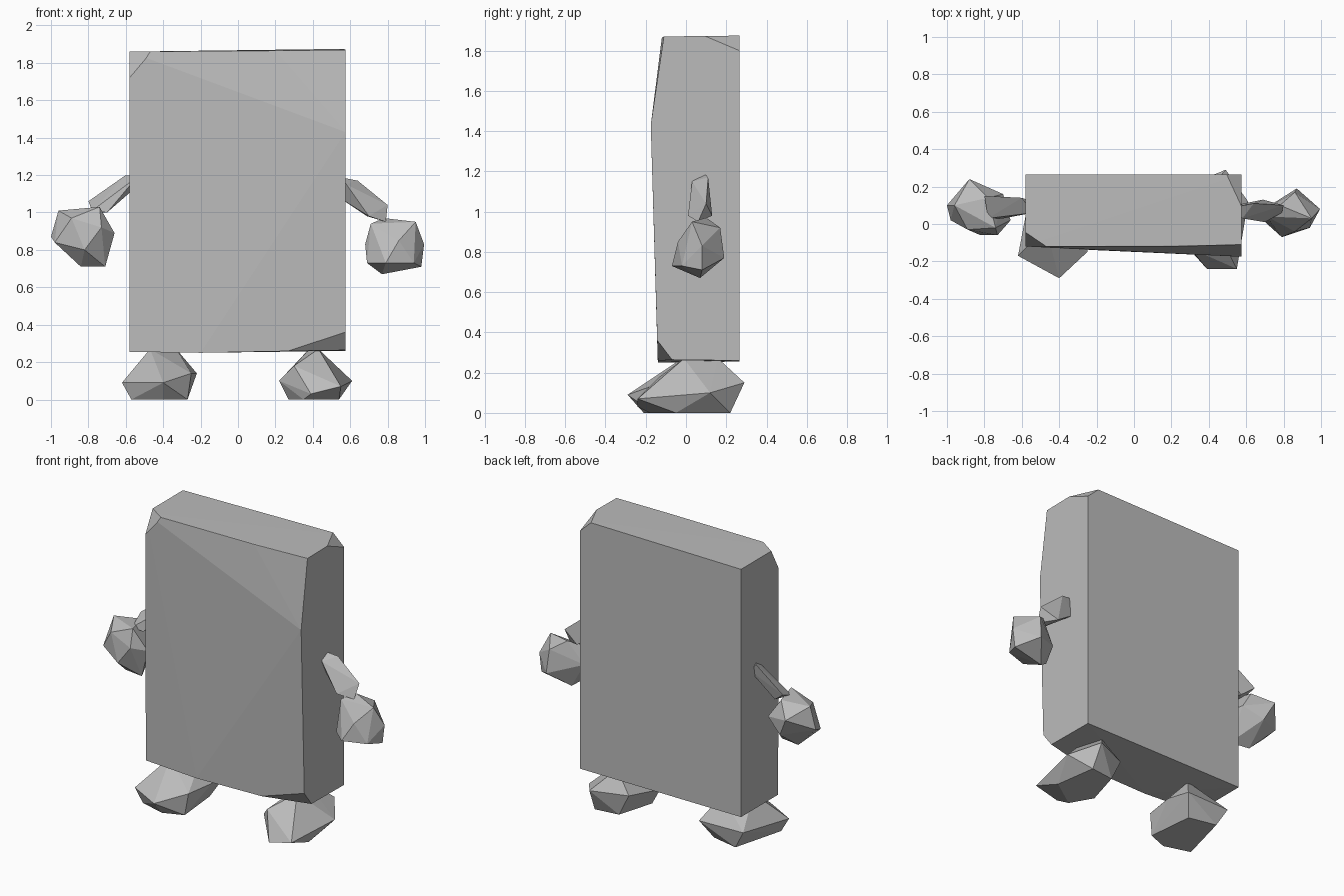
import bpy
import bmesh
from mathutils import Vector

# Remove the default object
default_cube = bpy.data.objects.get("Cube")
if default_cube:
    bpy.data.objects.remove(default_cube, do_unlink=True)

# Single stone colour
stone = bpy.data.materials.new("grey stone")
stone_colour = (.5, .5, .5, 1)
stone.diffuse_color = stone_colour
stone.use_nodes = True
for node in stone.node_tree.nodes:
    if node.type == "BSDF_PRINCIPLED":
        node.inputs["Base Color"].default_value = stone_colour
        node.inputs["Roughness"].default_value = .9


def chip_corner(bm, centre, corner):
    """Slice a corner off the rock along the plane through three points."""
    first, second, third = [Vector(point) for point in corner]
    normal = (second - first).cross(third - first).normalized()
    if normal.dot(first - centre) < 0:
        normal.negate()
    geometry = bm.verts[:] + bm.edges[:] + bm.faces[:]
    cut = bmesh.ops.bisect_plane(bm, geom=geometry, plane_co=first,
                                 plane_no=normal, clear_outer=True)
    rim = [item for item in cut["geom_cut"]
           if isinstance(item, bmesh.types.BMEdge)]
    bmesh.ops.holes_fill(bm, edges=rim)


def carve_rock(name, points, chips=()):
    """Wrap a flat-sided rock around a few points, then chip its corners."""
    bm = bmesh.new()
    for point in points:
        bm.verts.new(point)
    bmesh.ops.convex_hull(bm, input=bm.verts[:])
    loose = [vert for vert in bm.verts if not vert.link_faces]
    bmesh.ops.delete(bm, geom=loose, context="VERTS")

    centre = sum((vert.co for vert in bm.verts), Vector()) / len(bm.verts)
    for corner in chips:
        chip_corner(bm, centre, corner)
    bmesh.ops.recalc_face_normals(bm, faces=bm.faces[:])

    mesh = bpy.data.meshes.new(name)
    bm.to_mesh(mesh)
    bm.free()
    mesh.materials.append(stone)
    rock = bpy.data.objects.new(name, mesh)
    bpy.context.scene.collection.objects.link(rock)
    return rock


# Slab body with a slightly bulging front and three chipped corners
carve_rock(
    "body_slab",
    [
        (-.58, .265, .255), (.575, .265, .26),
        (-.58, .265, 1.86), (.575, .265, 1.875),
        (-.58, -.115, .255), (-.2, -.14, .25), (.575, -.14, .265),
        (-.58, -.12, 1.86), (.2, -.12, 1.865),
        (.575, -.11, 1.87), (.575, -.175, 1.43),
    ],
    chips=[
        ((-.47, -.12, 1.86), (-.58, -.05, 1.85), (-.58, -.12, 1.72)),
        ((.5, .265, 1.87), (.575, .1, 1.87), (.575, .265, 1.8)),
        ((.27, -.14, .26), (.575, -.07, .265), (.575, -.15, .37)),
    ],
)

# Feet, wide low boulders pushed into the slab's underside
carve_rock("right_foot", [
    (-.62, -.17, .09), (-.4, -.29, .09), (-.25, -.15, .14),
    (-.57, -.16, 0), (-.27, -.16, 0), (-.4, -.21, 0),
    (-.48, .18, 0), (-.3, .14, 0),
    (-.24, .21, .12), (-.55, .2, .12), (-.22, .05, .14),
    (-.47, -.02, .27), (-.33, .1, .27),
])
carve_rock("left_foot", [
    (.39, -.24, .03), (.55, -.24, .07), (.3, -.13, .18),
    (.22, -.05, .1), (.27, -.04, 0), (.35, -.18, 0),
    (.54, -.05, 0), (.5, .22, 0), (.34, .2, 0),
    (.61, .12, .1), (.49, .29, .15), (.27, .2, .14),
    (.43, -.01, .27), (.38, .16, .27),
])

# Arms, thin shards sloping down from the slab's sides
carve_rock("right_arm", [
    (-.54, .06, 1.19), (-.6, .14, 1.2), (-.54, .12, 1.14),
    (-.8, .15, 1.06), (-.78, .03, 1.01), (-.7, .03, 1),
    (-.72, .12, 1), (-.68, .14, 1.14),
])
carve_rock("left_arm", [
    (.54, .09, 1.19), (.64, .11, 1.17), (.58, .03, 1.15),
    (.54, .1, 1.08), (.7, .01, .98), (.69, .13, .98),
    (.8, .1, 1.04), (.79, .06, .95),
])

# Hands, rounded boulders hanging at the ends of the arms
carve_rock("right_hand", [
    (-1, .1, .87), (-.98, .02, .84), (-.96, .1, 1.01),
    (-.89, -.03, .97), (-.74, -.02, 1.03), (-.88, .24, .95),
    (-.82, .21, .83), (-.82, -.06, .8), (-.73, -.06, .92),
    (-.66, .02, .89), (-.71, .03, .71), (-.84, .05, .71),
    (-.7, .16, .9), (-.78, .14, 1.02),
])
carve_rock("left_hand", [
    (.71, .04, .94), (.78, .1, .97), (.95, .03, .95),
    (.995, .08, .83), (.98, .08, .71), (.86, -.04, .85),
    (.79, -.07, .73), (.69, .02, .73), (.77, .07, .67),
    (.68, .07, .83), (.87, .19, .77), (.86, .17, .92),
    (.94, -.02, .73),
])
